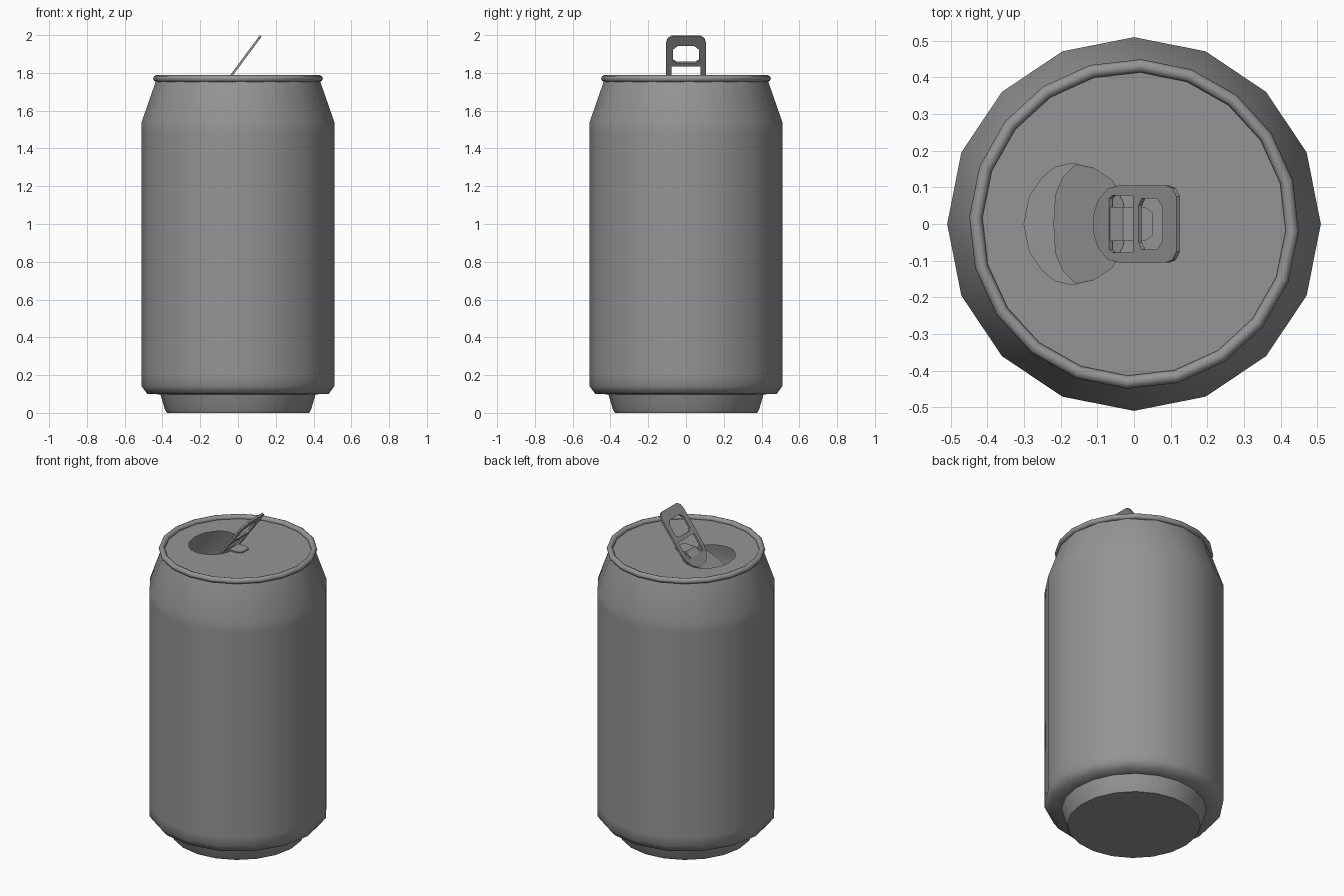
import bpy
import bmesh
from math import cos, sin, pi, radians
from mathutils import Matrix

if "Cube" in bpy.data.objects:
    bpy.data.objects.remove(bpy.data.objects["Cube"], do_unlink=True)

GREY = (0.3, 0.3, 0.3, 1)
metal = bpy.data.materials.new("grey metal")
metal.use_nodes = True
metal.diffuse_color = GREY
metal.node_tree.nodes["Principled BSDF"].inputs["Base Color"].default_value = GREY


def finish(name, bm, smooth_angle=None, matrix=None):
    """Turn a bmesh into a named, coloured object."""
    if matrix:
        bm.transform(matrix)
    mesh = bpy.data.meshes.new(name)
    bm.to_mesh(mesh)
    bm.free()
    mesh.materials.append(metal)
    obj = bpy.data.objects.new(name, mesh)
    bpy.context.collection.objects.link(obj)
    if smooth_angle:
        bpy.ops.object.select_all(action='DESELECT')
        obj.select_set(True)
        bpy.context.view_layer.objects.active = obj
        bpy.ops.object.shade_smooth_by_angle(angle=radians(smooth_angle))
    return obj


def lathe(name, profile, sides, turn=0, closed=False, smooth_angle=50):
    """Spin an (r, z) profile, listed from the bottom up, around z."""
    bm = bmesh.new()
    rings = []
    for r, z in profile:
        rings.append([bm.verts.new((r * cos(2 * pi * i / sides + turn),
                                    r * sin(2 * pi * i / sides + turn), z))
                      for i in range(sides)])
    pairs = list(zip(rings, rings[1:]))
    if closed:
        pairs.append((rings[-1], rings[0]))
    for a, b in pairs:
        for i in range(sides):
            j = (i + 1) % sides
            bm.faces.new((a[i], a[j], b[j], b[i]))
    bmesh.ops.remove_doubles(bm, verts=bm.verts, dist=1e-5)
    return finish(name, bm, smooth_angle)


def mirrored(half):
    """Close a half outline (y >= 0) into a loop symmetric in y."""
    return half + [(x, -y) for x, y in reversed(half) if y > 0]


def plate(name, loops, thickness=0, matrix=None):
    """Flat plate: the first loop is the outline, the others are holes."""
    bm = bmesh.new()
    for loop in loops:
        verts = [bm.verts.new((x, y, 0)) for x, y in loop]
        for a, b in zip(verts, verts[1:] + verts[:1]):
            bm.edges.new((a, b))
    bmesh.ops.triangle_fill(bm, edges=bm.edges, use_beauty=True, normal=(0, 0, 1))
    bmesh.ops.dissolve_limit(bm, angle_limit=0.01, verts=bm.verts, edges=bm.edges)
    obj = finish(name, bm, matrix=matrix)
    if thickness:
        solid = obj.modifiers.new("thickness", 'SOLIDIFY')
        solid.thickness = thickness
        solid.offset = 0
    return obj


TURN = radians(-2.5)
LID_Z = 1.765

# Can wall with shoulder and lower chamfer
lathe("can_body", [(0.40, 0.098), (0.48, 0.10), (0.51, 0.14), (0.51, 0.2),
                   (0.51, 1.48), (0.51, 1.54), (0.435, 1.755)], 16, smooth_angle=60)

# Foot with flat underside
lathe("can_base", [(0, 0), (0.377, 0), (0.388, 0.02), (0.412, 0.10)], 20, TURN)

# Rolled rim
rim = [(0.432 + 0.018 * cos(k * pi / 4), 1.77 + 0.018 * sin(k * pi / 4)) for k in range(8)]
lathe("rim", rim, 20, TURN, closed=True)

# Lid with the drinking opening
outline = [(0.43 * cos(2 * pi * i / 20 + TURN), 0.43 * sin(2 * pi * i / 20 + TURN))
           for i in range(20)]
opening = mirrored([(-0.30, 0), (-0.285, 0.075), (-0.25, 0.127), (-0.215, 0.155),
                    (-0.17, 0.166), (-0.11, 0.152), (-0.06, 0.12), (-0.03, 0.06), (-0.02, 0)])
plate("lid", [outline, opening], matrix=Matrix.Translation((0, 0, LID_Z)))

# Flap pushed down into the can, hinged beside the tab
flap = mirrored([(-0.22, 0), (-0.215, 0.08), (-0.195, 0.127), (-0.16, 0.163),
                 (-0.11, 0.152), (-0.06, 0.12), (-0.03, 0.06), (-0.02, 0)])
slope = Matrix.Identity(4)
slope[2][0] = 0.85
plate("flap", [flap], matrix=Matrix.Translation((0, 0, LID_Z + 0.017)) @ slope)

# Raised pull tab with finger hole and rivet hole
tab = mirrored([(0, 0), (0.006, 0.035), (0.03, 0.07), (0.07, 0.097), (0.12, 0.105),
                (0.335, 0.105), (0.365, 0.098), (0.383, 0.075)])
finger_hole = mirrored([(0.21, 0.05), (0.225, 0.07), (0.295, 0.07), (0.32, 0.045)])
rivet_hole = mirrored([(0.075, 0.07), (0.09, 0.078), (0.185, 0.078)])
lift = Matrix.Translation((-0.108, 0, 1.688)) @ Matrix.Rotation(radians(-53.4), 4, 'Y')
plate("pull_tab", [tab, finger_hole, rivet_hole], 0.012, lift)

# Rivet tongue: flat on the lid, bent down to meet the tab
tongue = mirrored([(-0.03, 0.047), (0.03, 0.047), (0.052, 0.03)])
plate("rivet_tongue", [tongue], 0.008, Matrix.Translation((0, 0, LID_Z + 0.008)))
bend = mirrored([(-0.066, 0.047), (-0.028, 0.047)])
drop = Matrix.Identity(4)
drop[2][0] = 0.75
plate("tongue_bend", [bend], 0.008, Matrix.Translation((0, 0, LID_Z + 0.03)) @ drop)
